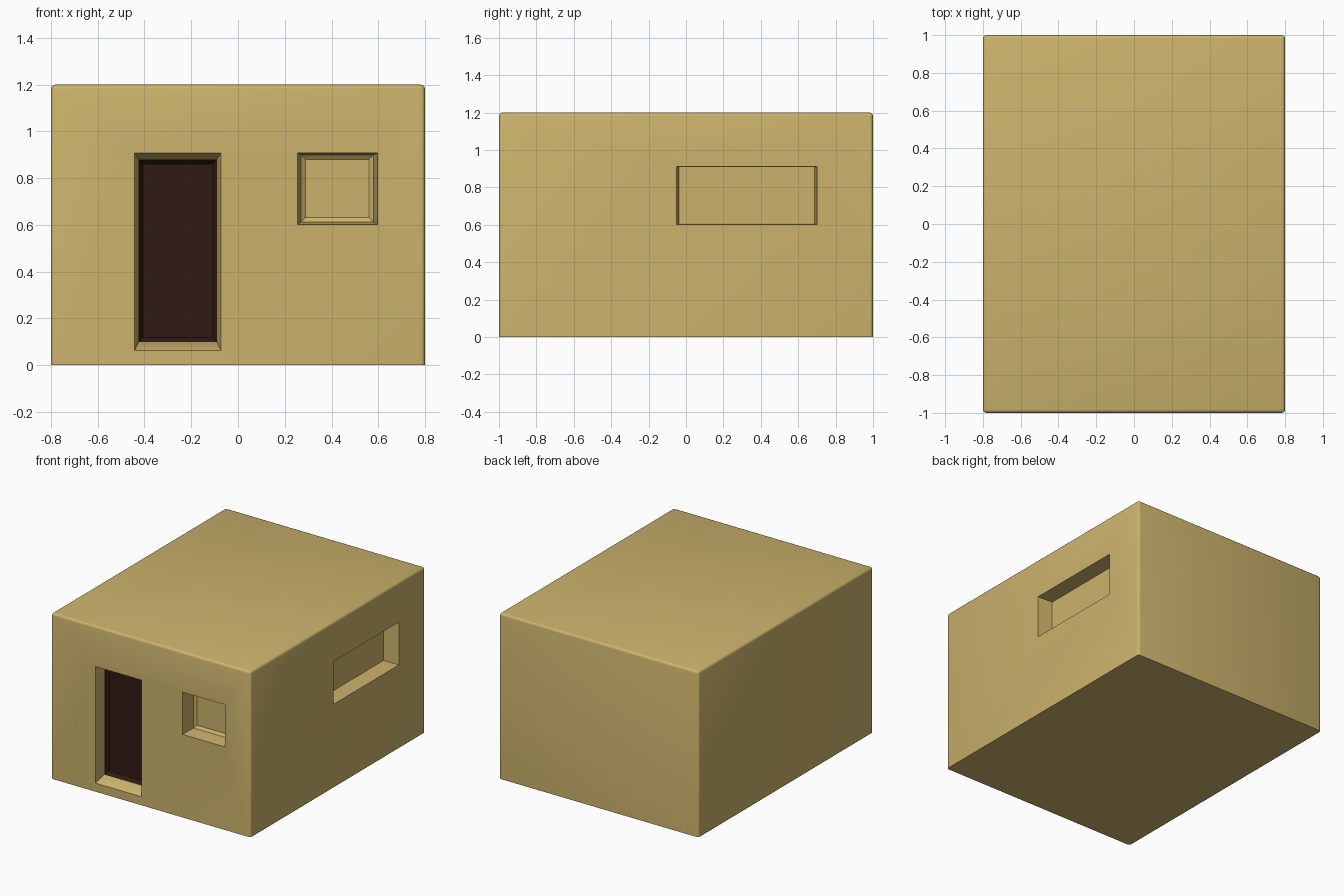
import bpy, bmesh
from mathutils import Vector

if "Cube" in bpy.data.objects:
    bpy.data.objects.remove(bpy.data.objects["Cube"])


def material(name, colour):
    m = bpy.data.materials.new(name)
    m.diffuse_color = (*colour, 1)
    m.use_nodes = True
    m.node_tree.nodes["Principled BSDF"].inputs["Base Color"].default_value = m.diffuse_color
    return m


clay = material("clay", (0.6, 0.45, 0.15))
dark_wood = material("dark_wood", (0.028, 0.011, 0.006))

# wall placement: (u along the wall, depth into the wall, z) -> world position
front = lambda u, d, z: Vector((u, -1 + d, z))
right = lambda u, d, z: Vector((0.8 - d, u, z))


def make(name, bm, mat):
    bmesh.ops.recalc_face_normals(bm, faces=bm.faces)
    mesh = bpy.data.meshes.new(name)
    bm.to_mesh(mesh)
    bm.free()
    mesh.materials.append(mat)
    ob = bpy.data.objects.new(name, mesh)
    bpy.context.collection.objects.link(ob)
    return ob


def frustum(place, r0, d0, r1, d1):
    """Block tapering from rectangle r0 at depth d0 to r1 at depth d1; returns its r0 face too."""
    bm = bmesh.new()
    rings = [[bm.verts.new(place(u, d, z)) for u, z in
              ((r[0], r[2]), (r[1], r[2]), (r[1], r[3]), (r[0], r[3]))]
             for r, d in ((r0, d0), (r1, d1))]
    outer = bm.faces.new(rings[0])
    bm.faces.new(rings[1])
    for i in range(4):
        j = (i + 1) % 4
        bm.faces.new((rings[0][i], rings[0][j], rings[1][j], rings[1][i]))
    return bm, outer


def cut(target, bm):
    cutter = make("cutter", bm, clay)
    mod = target.modifiers.new("cut", 'BOOLEAN')
    mod.operation = 'DIFFERENCE'
    mod.solver = 'EXACT'
    mod.object = cutter
    bpy.context.view_layer.objects.active = target
    bpy.ops.object.modifier_apply(modifier=mod.name)
    bpy.data.objects.remove(cutter)


def splayed_hole(target, place, r0, r1, depth):
    # continue the taper a little outside the wall for a clean cut
    out = [a + (a - b) * 0.4 for a, b in zip(r0, r1)]
    cut(target, frustum(place, out, -0.4 * depth, r1, depth)[0])


def panel(name, target, place, rect, depth, inset, push, mat):
    # pocket at the back of the hole, filled with a framed recessed panel
    cut(target, frustum(place, rect, depth - 0.01, rect, 0.16)[0])
    bm, face = frustum(place, rect, depth, rect, 0.16)
    bmesh.ops.recalc_face_normals(bm, faces=bm.faces)
    bmesh.ops.inset_region(bm, faces=[face], thickness=inset)
    shift = (place(0, push, 0) - place(0, 0, 0))
    bmesh.ops.translate(bm, verts=face.verts, vec=shift)
    return make(name, bm, mat)


# house body: box with rounded upright and roof edges, flat base
bm = bmesh.new()
bmesh.ops.create_cube(bm, size=1)
bmesh.ops.scale(bm, verts=bm.verts, vec=(1.6, 2, 1.2))
bmesh.ops.translate(bm, verts=bm.verts, vec=(0, 0, 0.6))
edges = [e for e in bm.edges if max(v.co.z for v in e.verts) > 1]
bmesh.ops.bevel(bm, geom=edges, offset=0.018, segments=3, profile=0.5, affect='EDGES')
house = make("house_body", bm, clay)

# openings: (u min, u max, z min, z max) at the wall and at the back of the hole
door_in = (-0.425, -0.09, 0.10, 0.88)
window_in = (0.27, 0.58, 0.612, 0.90)
splayed_hole(house, front, (-0.442, -0.073, 0.062, 0.907), door_in, 0.075)
splayed_hole(house, front, (0.255, 0.597, 0.602, 0.908), window_in, 0.105)
splayed_hole(house, right, (-0.05, 0.70, 0.602, 0.912), (-0.038, 0.688, 0.608, 0.908), 0.115)

# door and front window panels
panel("door", house, front, door_in, 0.075, 0.027, 0.03, dark_wood)
panel("front_window", house, front, window_in, 0.105, 0.027, 0.015, clay)

# smooth the rounded edges only
bpy.ops.object.select_all(action='DESELECT')
house.select_set(True)
bpy.context.view_layer.objects.active = house
bpy.ops.object.shade_smooth_by_angle(angle=0.6)
